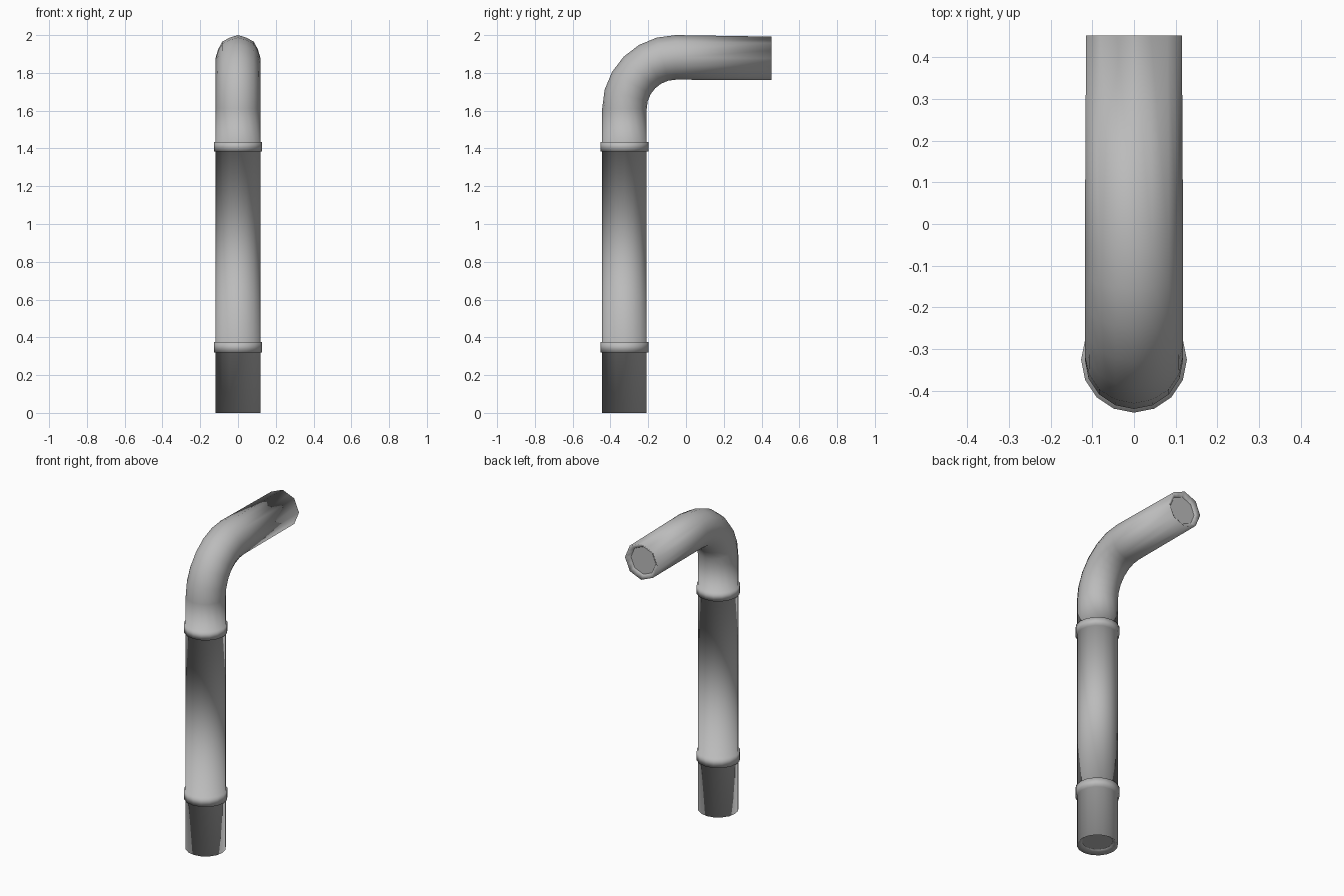
import bpy, bmesh, math
from mathutils import Vector

cube = bpy.data.objects.get("Cube")
if cube:
    bpy.data.objects.remove(cube, do_unlink=True)

SIDES = 16
R, COLLAR, BORE, LIP = 0.118, 0.127, 0.088, 0.022
AXIS_Y, BEND, BEND_Z, END_Y = -0.326, 0.272, 1.61, 0.452

metal = bpy.data.materials.new("grey metal")
metal.use_nodes = True
GREY = (0.5, 0.5, 0.5, 1)
metal.diffuse_color = GREY
metal.node_tree.nodes["Principled BSDF"].inputs["Base Color"].default_value = GREY


def ring(bm, y, z, radius, turn=0.0, facet=0.0):
    """Ring of vertices whose axis leans from +z toward +y; facet flattens it to an octagon."""
    normal = Vector((0, -math.cos(turn), math.sin(turn)))
    verts = []
    for i in range(SIDES):
        a = 2 * math.pi * i / SIDES
        r = radius * (1 - facet * (1 - math.cos(math.pi / 8)) * (i % 2))
        verts.append(bm.verts.new(Vector((r * math.cos(a), y, z)) + normal * r * math.sin(a)))
    return verts


bm = bmesh.new()
rings = []

# bottom mouth, shaft and the two collars
profile = [(LIP, BORE), (0, R)]
for low, high in ((0.32, 0.375), (1.385, 1.435)):
    profile += [(low, R), (low, COLLAR), (high, COLLAR), (high, R)]
for z, radius in profile:
    rings.append(ring(bm, AXIS_Y, z, radius))

# elbow
STEPS = 6
for s in range(STEPS + 1):
    t = math.pi / 2 * s / STEPS
    rings.append(ring(bm, AXIS_Y + BEND * (1 - math.cos(t)), BEND_Z + BEND * math.sin(t),
                      R, t, s / STEPS * 0.5))

# arm and its open mouth
top_z = BEND_Z + BEND
for y, radius in ((END_Y, R - 0.003), (END_Y - LIP, BORE)):
    rings.append(ring(bm, y, top_z - 0.005, radius, math.pi / 2, 1))

# skin between neighbouring rings
for a, b in zip(rings, rings[1:]):
    for i in range(SIDES):
        j = (i + 1) % SIDES
        bm.faces.new((a[i], a[j], b[j], b[i])).smooth = True

# recessed plugs close both mouths with a crisp edge
for loop in (rings[0], rings[-1]):
    plug = bm.faces.new(loop)
    for edge in plug.edges:
        edge.smooth = False
bmesh.ops.recalc_face_normals(bm, faces=bm.faces)

mesh = bpy.data.meshes.new("bent_pipe")
bm.to_mesh(mesh)
bm.free()
mesh.materials.append(metal)
pipe = bpy.data.objects.new("bent_pipe", mesh)
bpy.context.collection.objects.link(pipe)
